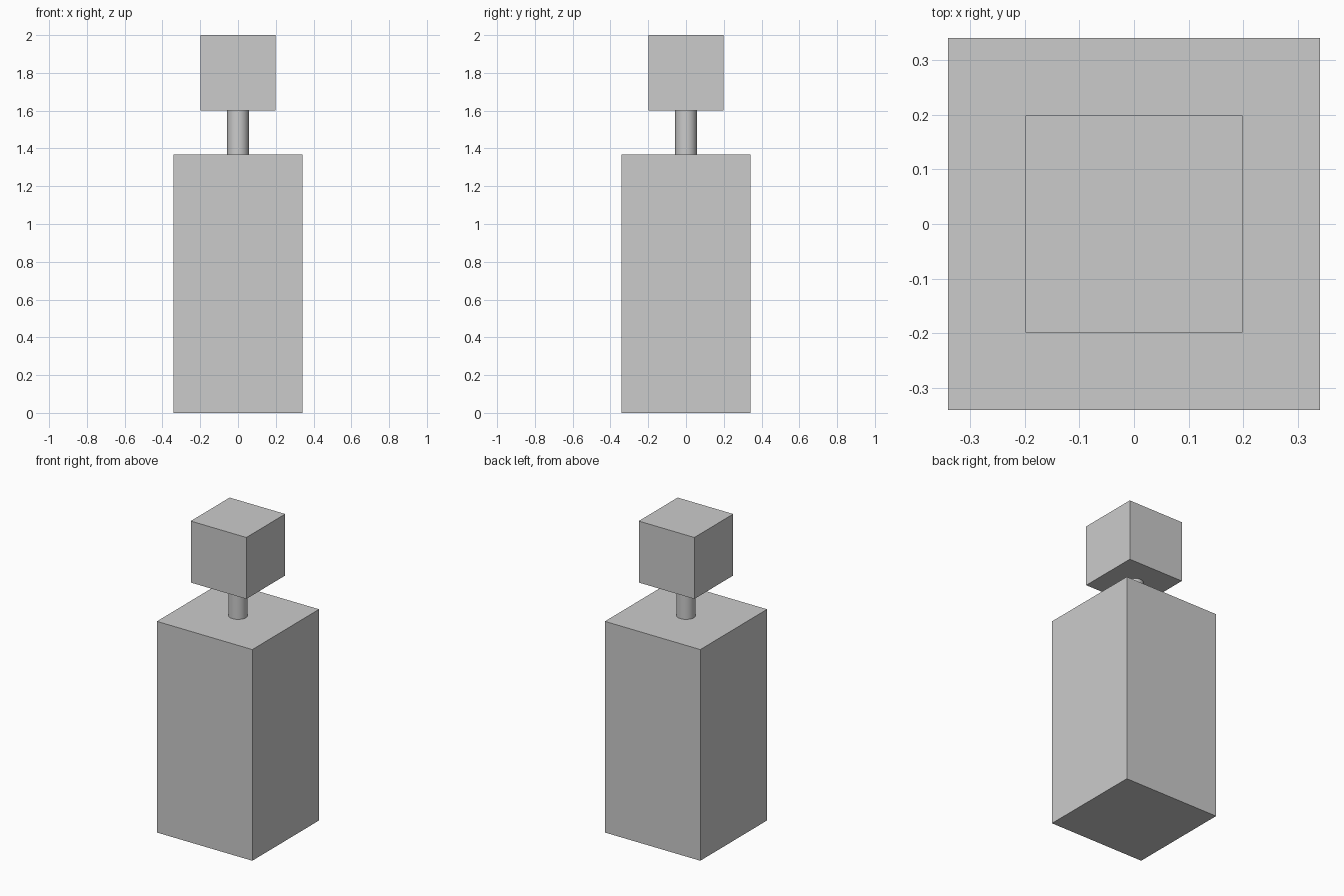
import bpy

default_cube = bpy.data.objects.get("Cube")
if default_cube:
    bpy.data.objects.remove(default_cube, do_unlink=True)

GREY = (0.6, 0.6, 0.6, 1.0)
material = bpy.data.materials.new("plain grey")
material.use_nodes = True
material.diffuse_color = GREY
material.node_tree.nodes["Principled BSDF"].inputs["Base Color"].default_value = GREY

BODY_WIDTH, BODY_TOP = 0.683, 1.367
CAP_SIZE, CAP_BOTTOM = 0.398, 1.602
NECK_RADIUS = 0.057


def finish(name):
    part = bpy.context.object
    part.name = name
    part.data.materials.append(material)
    return part


def add_box(name, width, bottom, top):
    bpy.ops.mesh.primitive_cube_add(size=1, location=(0, 0, (bottom + top) / 2))
    part = finish(name)
    part.scale = (width, width, top - bottom)
    bpy.ops.object.transform_apply(location=False, rotation=False, scale=True)


# Tall square body and cube cap
add_box("body", BODY_WIDTH, 0, BODY_TOP)
add_box("cap", CAP_SIZE, CAP_BOTTOM, 2)

# Round neck joining them
bpy.ops.mesh.primitive_cylinder_add(
    vertices=32, radius=NECK_RADIUS, depth=CAP_BOTTOM - BODY_TOP,
    location=(0, 0, (BODY_TOP + CAP_BOTTOM) / 2))
finish("neck")
bpy.ops.object.shade_smooth_by_angle()
